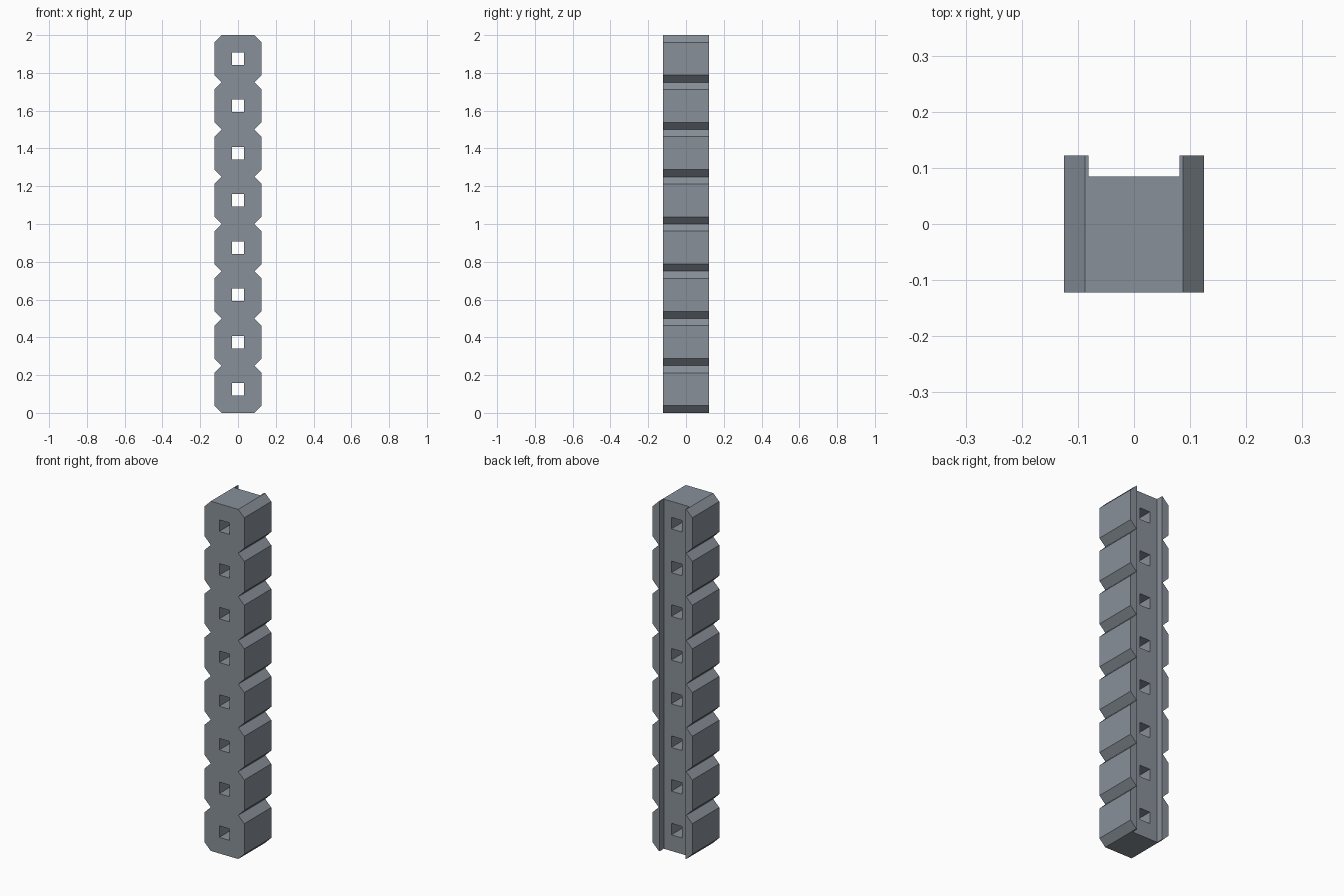
import bpy, bmesh
from mathutils import Matrix

if "Cube" in bpy.data.objects:
    bpy.data.objects.remove(bpy.data.objects["Cube"])

N, PITCH = 8, 0.25            # repeated cells along the rail
HW, HD, CH = 0.125, 0.122, 0.038   # half width, half depth, chamfer


def mesh_object(name, bm):
    bmesh.ops.recalc_face_normals(bm, faces=bm.faces)
    me = bpy.data.meshes.new(name)
    bm.to_mesh(me)
    bm.free()
    ob = bpy.data.objects.new(name, me)
    bpy.context.collection.objects.link(ob)
    return ob


def boxes(name, items):
    bm = bmesh.new()
    for centre, size in items:
        m = Matrix.Translation(centre) @ Matrix.Diagonal((*size, 1))
        bmesh.ops.create_cube(bm, size=1, matrix=m)
    return mesh_object(name, bm)


def cut(target, cutter):
    mod = target.modifiers.new("cut", 'BOOLEAN')
    mod.operation, mod.solver, mod.object = 'DIFFERENCE', 'EXACT', cutter
    bpy.context.view_layer.objects.active = target
    bpy.ops.object.modifier_apply(modifier=mod.name)
    bpy.data.objects.remove(cutter, do_unlink=True)


# Notched rail: right-hand outline, mirrored, then extruded front to back
right = [(HW - CH, 0)]
for i in range(N):
    z = i * PITCH
    right += [(HW, z + CH), (HW, z + PITCH - CH), (HW - CH, z + PITCH)]
outline = right + [(-x, z) for x, z in reversed(right)]
bm = bmesh.new()
face = bm.faces.new([bm.verts.new((x, -HD, z)) for x, z in outline])
ext = bmesh.ops.extrude_face_region(bm, geom=[face])
bmesh.ops.translate(bm, vec=(0, 2 * HD, 0),
                    verts=[v for v in ext["geom"] if isinstance(v, bmesh.types.BMVert)])
rail = mesh_object("notched_rail", bm)

# Channel along the whole back
cut(rail, boxes("channel_cutter", [((0, 0.185, 1), (0.162, 0.2, 2.2))]))

# Square through-holes, one per cell
cut(rail, boxes("hole_cutter", [((0, 0, (i + 0.5) * PITCH), (0.066, 0.5, 0.066))
                                for i in range(N)]))

# Dark blue-grey finish
mat = bpy.data.materials.new("dark_grey")
mat.diffuse_color = (0.25, 0.28, 0.32, 1)
mat.use_nodes = True
mat.node_tree.nodes["Principled BSDF"].inputs["Base Color"].default_value = mat.diffuse_color
rail.data.materials.clear()
rail.data.materials.append(mat)
for p in rail.data.polygons:
    p.material_index = 0
